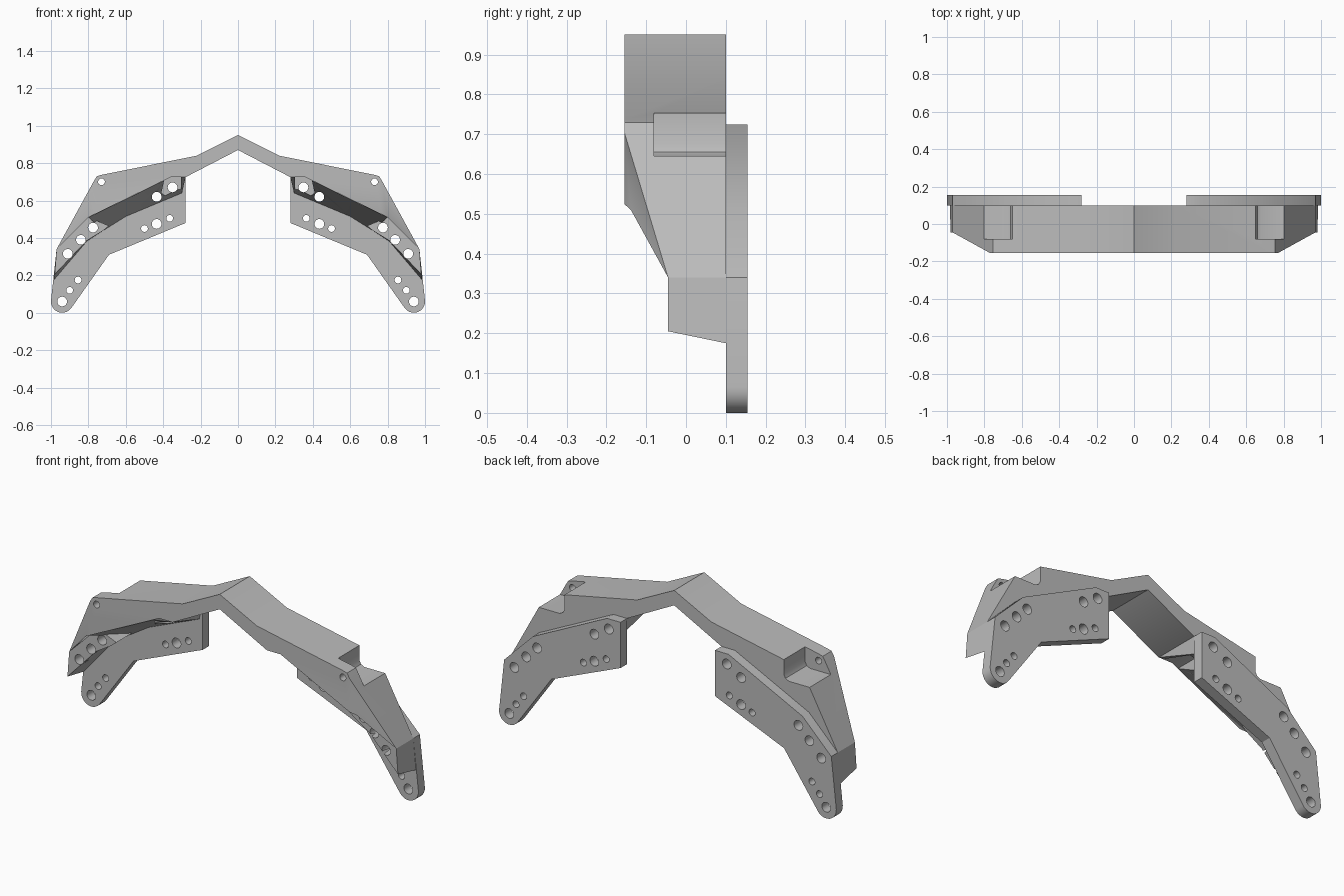
import bpy, bmesh, math
from mathutils import Vector

if "Cube" in bpy.data.objects:
    bpy.data.objects.remove(bpy.data.objects["Cube"])

grey = bpy.data.materials.new("light_grey")
grey.use_nodes = True
GREY = (0.5, 0.5, 0.5, 1)
grey.diffuse_color = GREY
grey.node_tree.nodes["Principled BSDF"].inputs["Base Color"].default_value = GREY

FRONT, BACK, REAR = -0.155, 0.1, 0.155


def finish(name, bm):
    bmesh.ops.recalc_face_normals(bm, faces=bm.faces)
    mesh = bpy.data.meshes.new(name)
    bm.to_mesh(mesh)
    bm.free()
    mesh.materials.append(grey)
    obj = bpy.data.objects.new(name, mesh)
    bpy.context.collection.objects.link(obj)
    return obj


def loft(bm, sections):
    """Skin a list of closed sections and cap both ends."""
    rows = [[bm.verts.new(p) for p in s] for s in sections]
    n = len(rows[0])
    for a, b in zip(rows, rows[1:]):
        for i in range(n):
            j = (i + 1) % n
            bm.faces.new((a[i], a[j], b[j], b[i]))
    bm.faces.new(rows[0])
    bm.faces.new(rows[-1])


def prism(bm, outline, y0, y1, side=1):
    loft(bm, [[(x * side, y, z) for x, z in outline] for y in (y0, y1)])


def pair(name, outline, y0, y1):
    bm = bmesh.new()
    for s in (1, -1):
        prism(bm, outline, y0, y1, s)
    return finish(name, bm)


def circle(x, z, r, n=24):
    return [(x + r * math.cos(math.tau * i / n), z + r * math.sin(math.tau * i / n))
            for i in range(n)]


def cut(obj, cutter):
    cutter.hide_render = True
    bpy.context.view_layer.objects.active = obj
    mod = obj.modifiers.new("cut", 'BOOLEAN')
    mod.operation = 'DIFFERENCE'
    mod.solver = 'EXACT'
    mod.object = cutter
    bpy.ops.object.modifier_apply(modifier=mod.name)


# Arched bridge with chamfered front corners
top = [(0.22, 0.84), (0.73, 0.737), (0.755, 0.73), (0.77, 0.705), (0.97, 0.34)]
under = [(0.8, 0.51), (0.36, 0.725), (0.28, 0.725)]
half = top + under
outline = [(0, 0.95)] + half + [(0, 0.87)] + [(-x, z) for x, z in reversed(half)]
bm = bmesh.new()
prism(bm, outline, FRONT, BACK)
for s in (1, -1):
    res = bmesh.ops.bisect_plane(
        bm, geom=bm.verts[:] + bm.edges[:] + bm.faces[:], dist=1e-5,
        plane_co=Vector((0.77 * s, FRONT, 0)),
        plane_no=Vector((0.11 * s, -0.2, 0)), clear_outer=True)
    edges = [e for e in res["geom_cut"] if isinstance(e, bmesh.types.BMEdge)]
    bmesh.ops.contextual_create(bm, geom=edges)
bridge = finish("bridge", bm)

# Sloped webs under the bridge
bm = bmesh.new()
columns = [  # upper point, front depth, lower point
    ((0.28, 0.725), FRONT, (0.30, 0.64)),
    ((0.36, 0.725), FRONT, (0.36, 0.615)),
    ((0.58, 0.617), FRONT, (0.60, 0.515)),
    ((0.80, 0.51), -0.138, (0.72, 0.44)),
]
for s in (1, -1):
    loft(bm, [[(u[0] * s, y, u[1]), (u[0] * s, BACK, u[1]), (l[0] * s, BACK, l[1])]
              for u, y, l in columns])
webs = finish("sloped_webs", bm)

# Outer mounting pads, slightly deeper at the back
pad_front = [(0.69, 0.465), (0.8, 0.51), (0.97, 0.34), (0.98, 0.205), (0.81, 0.385), (0.72, 0.44)]
pad_back = pad_front[:3] + [(0.985, 0.175), (0.81, 0.38), (0.72, 0.44)]
bm = bmesh.new()
for s in (1, -1):
    loft(bm, [[(x * s, y, z) for x, z in pts]
              for pts, y in ((pad_front, -0.045), (pad_back, BACK))])
pads = finish("outer_pads", bm)

# Rear side plates with rounded feet
foot = [(0.94 + 0.06 * math.cos(math.radians(a)), 0.06 + 0.06 * math.sin(math.radians(a)))
        for a in range(5, -146, -15)]
plate = [(0.28, 0.48), (0.28, 0.725), (0.36, 0.725), (0.8, 0.51), (0.97, 0.34)] + foot + [(0.69, 0.31)]
plates = pair("side_plates", plate, BACK, REAR)

# Corner notches behind the front wall
notch = pair("notch_cutter", [(0.65, 0.9), (0.65, 0.675), (0.66, 0.655), (0.68, 0.645),
                              (1.05, 0.645), (1.05, 0.9)], -0.08, 0.2)
cut(bridge, notch)

# Flat seats around the inner bolt holes
seat = pair("seat_cutter", [(0.305, 0.73), (0.39, 0.73), (0.41, 0.64), (0.37, 0.61), (0.305, 0.635)],
            -0.2, 0.04)
cut(webs, seat)

# Bolt holes
big = [(0.35, 0.67), (0.435, 0.62), (0.775, 0.455), (0.84, 0.39), (0.91, 0.315),
       (0.94, 0.06), (0.435, 0.475)]
small = [(0.90, 0.12), (0.855, 0.175), (0.365, 0.505), (0.50, 0.45), (0.73, 0.70)]
bm = bmesh.new()
for s in (1, -1):
    for places, r in ((big, 0.026), (small, 0.018)):
        for x, z in places:
            prism(bm, circle(x, z, r), -0.3, 0.3, s)
holes = finish("hole_cutter", bm)
for obj in (bridge, webs, pads, plates):
    cut(obj, holes)

for cutter in (notch, seat, holes):
    bpy.data.objects.remove(cutter)

# Smooth round walls, keep edges sharp
for obj in (bridge, webs, pads, plates):
    bpy.ops.object.select_all(action='DESELECT')
    obj.select_set(True)
    bpy.context.view_layer.objects.active = obj
    bpy.ops.object.shade_smooth_by_angle(angle=math.radians(30))
